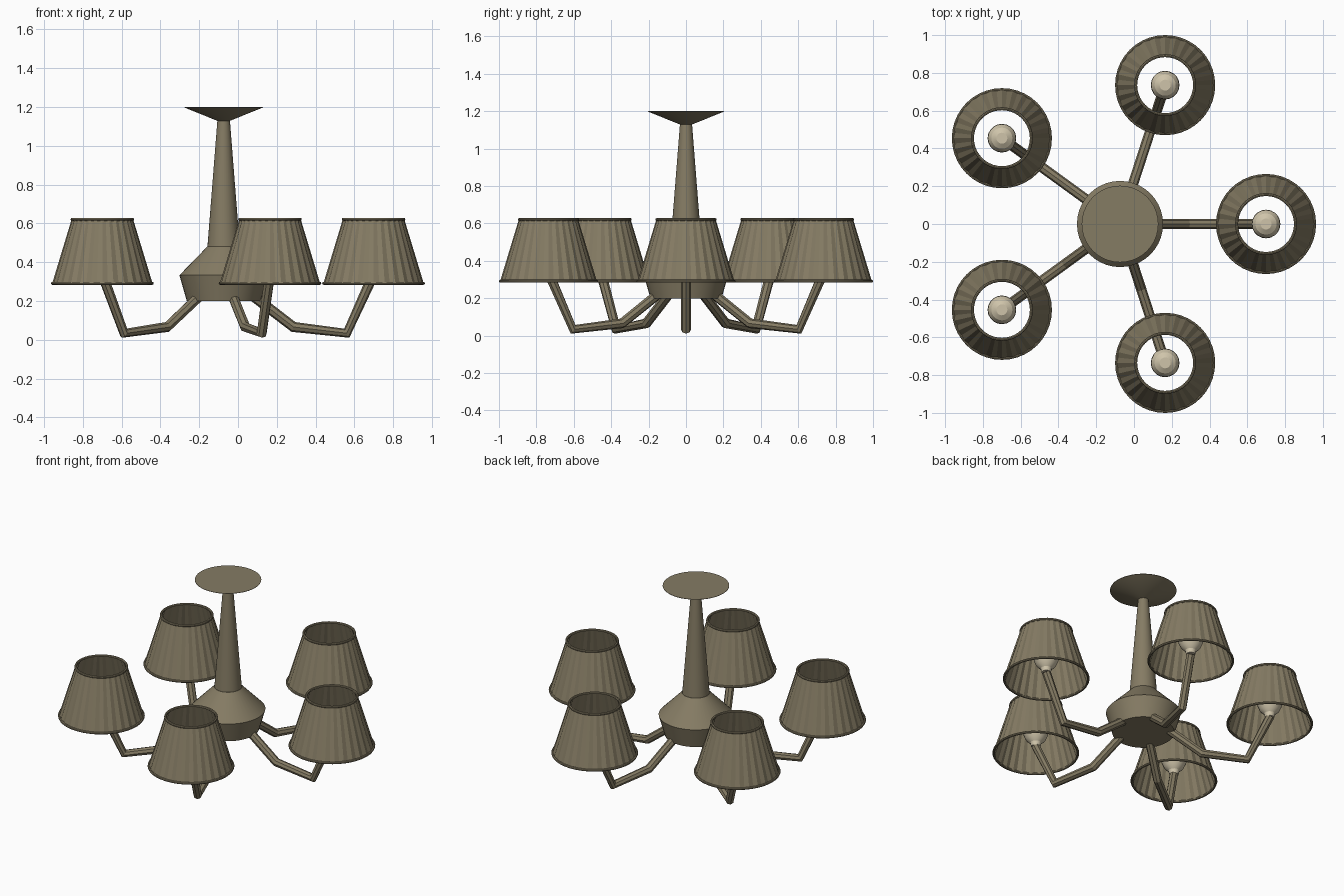
import bpy
import bmesh
from math import cos, sin, pi, radians

cube = bpy.data.objects.get("Cube")
if cube:
    bpy.data.objects.remove(cube, do_unlink=True)

CENTRE_X = -0.074
ARMS = 5
REACH = 0.773


def material(name, rgb):
    m = bpy.data.materials.new(name)
    m.use_nodes = True
    m.diffuse_color = (*rgb, 1)
    m.node_tree.nodes["Principled BSDF"].inputs["Base Color"].default_value = (*rgb, 1)
    return m


bronze = material("aged bronze", (0.235, 0.2, 0.127))
cream = material("cream glass", (0.62, 0.55, 0.4))


def lathe(name, profile, sides, mat, loc, pleat=0.0, closed=False, smooth=True):
    """Spin (radius, height) points round z; pleat pushes alternate columns in and out."""
    bm = bmesh.new()
    rings = []
    for r, z in profile:
        ring = []
        for i in range(sides):
            a = 2 * pi * i / sides
            rr = r + pleat * (-1) ** i
            ring.append(bm.verts.new((rr * cos(a), rr * sin(a), z)))
        rings.append(ring)
    pairs = list(zip(rings, rings[1:]))
    if closed:
        pairs.append((rings[-1], rings[0]))
    else:
        bm.faces.new(rings[0][::-1])
        bm.faces.new(rings[-1])
    for low, high in pairs:
        for i in range(sides):
            j = (i + 1) % sides
            bm.faces.new((low[i], low[j], high[j], high[i]))
    bmesh.ops.recalc_face_normals(bm, faces=bm.faces)
    mesh = bpy.data.meshes.new(name)
    bm.to_mesh(mesh)
    bm.free()
    mesh.materials.append(mat)
    ob = bpy.data.objects.new(name, mesh)
    ob.location = loc
    bpy.context.collection.objects.link(ob)
    if smooth:
        bpy.ops.object.select_all(action='DESELECT')
        ob.select_set(True)
        bpy.context.view_layer.objects.active = ob
        bpy.ops.object.shade_smooth_by_angle(angle=radians(25))
    return ob


def tube(name, points, radius, mat):
    """Mitred eight-sided tube along a polyline."""
    curve = bpy.data.curves.new(name, 'CURVE')
    curve.dimensions = '3D'
    curve.bevel_depth = radius
    curve.bevel_resolution = 2
    curve.use_fill_caps = True
    spline = curve.splines.new('POLY')
    spline.points.add(len(points) - 1)
    for p, co in zip(spline.points, points):
        p.co = (*co, 1)
    spline.use_smooth = False
    curve.materials.append(mat)
    ob = bpy.data.objects.new(name, curve)
    bpy.context.collection.objects.link(ob)
    bpy.ops.object.select_all(action='DESELECT')
    ob.select_set(True)
    bpy.context.view_layer.objects.active = ob
    bpy.ops.object.convert(target='MESH')
    return bpy.context.object


def rim(name, radius, z, loc):
    ring = [(radius + 0.008 * cos(t * pi / 4), z + 0.008 * sin(t * pi / 4)) for t in range(8)]
    lathe(name, ring, 40, bronze, loc, closed=True)


# Central body, tapering stem and ceiling plate
hub = (CENTRE_X, 0, 0)
lathe("central_body", [(0.19, 0.2), (0.228, 0.333), (0.085, 0.48)], 40, bronze, hub)
lathe("stem", [(0.084, 0.475), (0.032, 1.135)], 32, bronze, hub)
lathe("ceiling_plate", [(0.03, 1.128), (0.203, 1.198), (0.203, 1.2)], 40, bronze, hub)

arm_path = [(0.12, 0.25), (0.36, 0.066), (0.635, 0.034), (0.772, 0.335)]
bulb_profile = [(0.028, 0.335), (0.034, 0.36), (0.06, 0.385), (0.076, 0.42),
                (0.073, 0.45), (0.056, 0.478), (0.029, 0.495)]
# Thin pleated wall: outside upwards, then inside downwards
shade_profile = [(0.256, 0.29), (0.156, 0.62), (0.152, 0.62), (0.252, 0.29)]

# Arms with bulbs and pleated shades
for k in range(ARMS):
    a = 2 * pi * k / ARMS
    tag = f"_{k + 1}"
    tube("arm" + tag, [(CENTRE_X + r * cos(a), r * sin(a), z) for r, z in arm_path], 0.027, bronze)
    spot = (CENTRE_X + REACH * cos(a), REACH * sin(a), 0)
    lathe("bulb" + tag, bulb_profile, 20, cream, spot)
    lathe("shade" + tag, shade_profile, 56, bronze, spot, pleat=0.003, closed=True, smooth=False)
    rim("shade_top_rim" + tag, 0.156, 0.621, spot)
    rim("shade_bottom_rim" + tag, 0.257, 0.291, spot)
